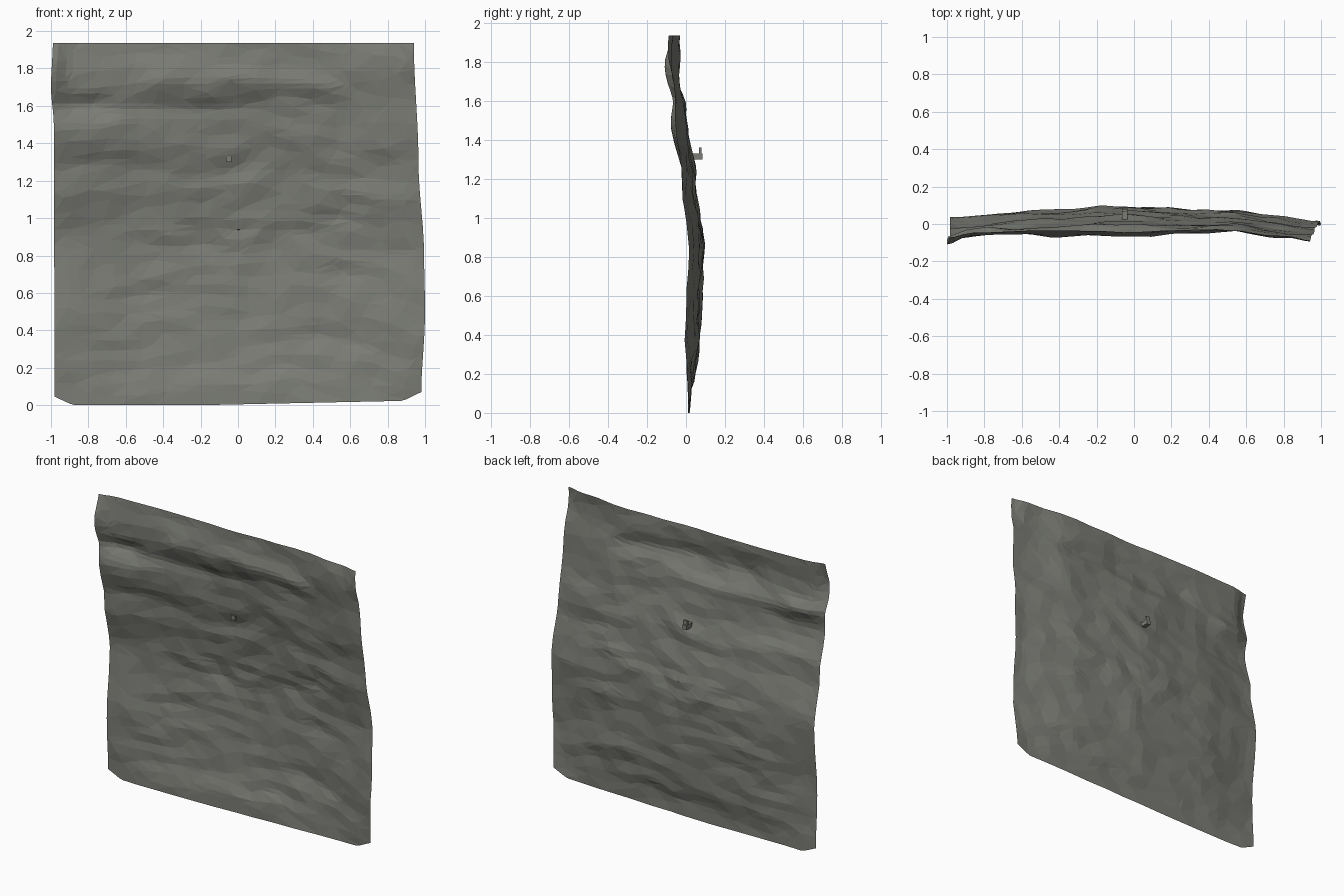
import bpy, bmesh, math
from mathutils import Vector, noise

if "Cube" in bpy.data.objects:
    bpy.data.objects.remove(bpy.data.objects["Cube"])

cloth_mat = bpy.data.materials.new("grey_cloth")
cloth_mat.diffuse_color = (0.20, 0.205, 0.18, 1)
cloth_mat.use_nodes = True
cloth_mat.node_tree.nodes["Principled BSDF"].inputs["Base Color"].default_value = cloth_mat.diffuse_color


def sample(keys, t):
    """Smoothly interpolate a list of (position, value) pairs."""
    for (a, va), (b, vb) in zip(keys, keys[1:]):
        if t <= b:
            f = max(0, (t - a) / (b - a))
            f = f * f * (3 - 2 * f)
            return va + (vb - va) * f
    return keys[-1][1]


# Depth of the sheet: rows by height, columns at x = -1, -.5, 0, .5, 1
ROWS = [
    (0.00, (.012, .012, .02, .02, .015)),
    (0.40, (.00, .055, .072, .06, -.005)),
    (0.85, (.035, .075, .09, .07, .015)),
    (1.20, (-.02, .03, .048, .03, -.02)),
    (1.50, (-.08, -.03, .005, -.005, -.055)),
    (1.75, (-.06, -.055, -.05, -.035, -.05)),
    (1.94, (-.05, -.035, -.045, -.03, -.05)),
]
COLS = (-1, -.5, 0, .5, 1)
LEFT = [(0, -.98), (1.5, -.985), (1.7, -1.0), (1.94, -.99)]
RIGHT = [(0, .98), (.5, 1.0), (.8, .995), (1.3, .965), (1.94, .94)]


def bump(x, z, cx, cz, rx, rz):
    return math.exp(-((x - cx) / rx) ** 2 - ((z - cz) / rz) ** 2)


def depth(u, z):
    y = sample([(c, sample([(h, r[i]) for h, r in ROWS], z))
                for i, c in enumerate(COLS)], u)
    # long horizontal wrinkles, crumples, and creases curving over the middle
    calm = 1 - 0.75 * max(abs(u), min(1, abs(z - 1))) ** 6
    zz = z + .1 * u * u + .05 * noise.noise(Vector((u * 2, z * 2, 11)))
    y += .010 * calm * noise.noise(Vector((u * 1.8, zz * 6, 2)))
    y += .010 * calm * noise.noise(Vector((u * 4, zz * 12, 7)))
    y += .010 * calm * noise.noise(Vector((u * 6, z * 7.5, 4)))
    r = math.hypot(u, z - .9)
    y += .006 * calm * noise.noise(Vector((r * 8, 2 * math.atan2(z - .9, abs(u) + .05), 4)))
    # folded shelf at upper left, corners curling forward
    y += .045 * bump(u, z, -.86, 1.6, .14, .06)
    y += .014 * bump(u, z, -.4, 1.59, .4, .06)
    y -= .01 * bump(u, z, 0, 1.72, .6, .07)
    y -= .05 * bump(u, z, -1, 1.79, .07, .15)
    y -= .04 * bump(u, z, 1, 1.88, .08, .15)
    y -= .025 * bump(u, z, .8, 1.85, .15, .15)
    return y


# Wrinkled cloth sheet
bm = bmesh.new()
bmesh.ops.create_grid(bm, x_segments=72, y_segments=72, size=1)
for v in bm.verts:
    u, t = v.co.x, (v.co.y + 1) / 2
    z = t * 1.935
    x0, x1 = sample(LEFT, z), sample(RIGHT, z)
    x = x0 + (x1 - x0) * (u + 1) / 2
    y = depth(u, z)
    base = .005 + .025 * max(0, u + .2) / 1.2      # slightly rising hem
    base += .045 * max(0, (abs(u) - .9) / .1)      # clipped lower corners
    v.co = (x, y, base * (1 - t) ** 6 + z)
low = min(v.co.z for v in bm.verts)
for v in bm.verts:
    v.co.z -= low * (1 - v.co.z / 1.935)
bmesh.ops.triangulate(bm, faces=bm.faces[:])
me = bpy.data.meshes.new("cloth_sheet")
bm.to_mesh(me)
bm.free()
me.materials.append(cloth_mat)
cloth = bpy.data.objects.new("cloth_sheet", me)
bpy.context.collection.objects.link(cloth)
dec = cloth.modifiers.new("facets", 'DECIMATE')
dec.ratio = .14


# Small L-shaped hook pinned through the cloth
def box(name, lo, hi):
    lo, hi = Vector(lo), Vector(hi)
    bpy.ops.mesh.primitive_cube_add(size=1, location=(lo + hi) / 2)
    o = bpy.context.object
    o.name = name
    o.scale = hi - lo
    o.data.materials.append(cloth_mat)


box("hook_bar", (-.065, depth(-.05, 1.315) - .014, 1.30), (-.035, .085, 1.33))
box("hook_tip", (-.065, .066, 1.33), (-.035, .08, 1.36))
